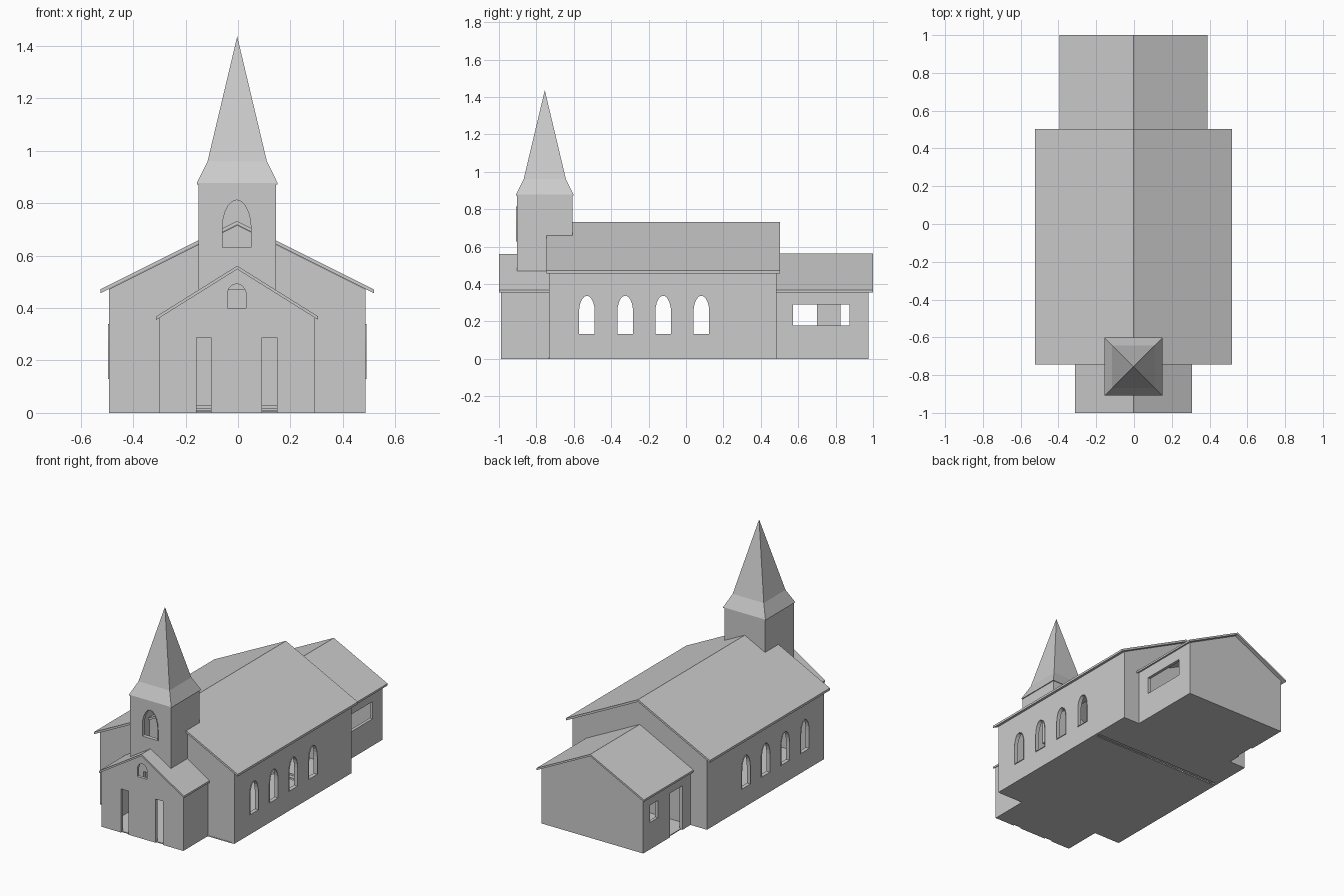
import bpy, bmesh, math

if "Cube" in bpy.data.objects:
    bpy.data.objects.remove(bpy.data.objects["Cube"])

CX = -0.003   # building centre line
T = 0.02      # wall thickness


def make(name, bm):
    bmesh.ops.recalc_face_normals(bm, faces=bm.faces)
    me = bpy.data.meshes.new(name)
    bm.to_mesh(me)
    bm.free()
    ob = bpy.data.objects.new(name, me)
    bpy.context.collection.objects.link(ob)
    return ob


def prism(name, pts, axis, a, b):
    """Extrude a 2D profile (other axis, z) along x or y from a to b."""
    bm = bmesh.new()
    at = (lambda p: (a, p[0], p[1])) if axis == 'x' else (lambda p: (p[0], a, p[1]))
    face = bm.faces.new([bm.verts.new(at(p)) for p in pts])
    ext = bmesh.ops.extrude_face_region(bm, geom=[face])
    d = (b - a, 0, 0) if axis == 'x' else (0, b - a, 0)
    bmesh.ops.translate(bm, vec=d, verts=[g for g in ext['geom'] if isinstance(g, bmesh.types.BMVert)])
    return make(name, bm)


def rect(u0, u1, z0, z1):
    return [(u0, z0), (u1, z0), (u1, z1), (u0, z1)]


def box(name, x0, x1, y0, y1, z0, z1):
    return prism(name, rect(x0, x1, z0, z1), 'y', y0, y1)


def arch(u, w, z0, zs, zt, n=10):
    """Arched opening outline: straight jambs to zs, curved top to zt."""
    top = [(u + w * math.cos(math.pi * i / n), zs + (zt - zs) * math.sin(math.pi * i / n)) for i in range(n + 1)]
    return [(u - w, z0), (u + w, z0)] + top


def cut(ob, cutters):
    for c in cutters:
        c.hide_render = True
        m = ob.modifiers.new("cut", 'BOOLEAN')
        m.operation, m.solver, m.object = 'DIFFERENCE', 'EXACT', c
    dg = bpy.context.evaluated_depsgraph_get()
    me = bpy.data.meshes.new_from_object(ob.evaluated_get(dg))
    ob.modifiers.clear()
    ob.data = me
    for c in cutters:
        bpy.data.objects.remove(c)
    return ob


def gable(half, ridge, slope, z0):
    e = ridge - slope * half
    return [(CX - half, z0), (CX + half, z0), (CX + half, e), (CX, ridge), (CX - half, e)]


def walls(name, half, y0, y1, iy0, iy1, ridge, slope, openings):
    shell = prism(name, gable(half, ridge, slope, 0), 'y', y0, y1)
    inner = prism("cutter", gable(half - T, ridge + 0.05, slope, -0.1), 'y', iy0, iy1)
    return cut(shell, [inner] + openings)


def roof(name, half, y0, y1, ridge, slope, th):
    e = ridge - slope * half
    return prism(name, [(CX - half, e), (CX, ridge), (CX + half, e),
                        (CX + half, e - th), (CX, ridge - th), (CX - half, e - th)], 'y', y0, y1)


def liner(name, args, axis, a, b):
    """Thin lining of an arched window, slightly proud of the wall."""
    u, w, z0, zs, zt = args
    d = 0.003
    o = prism(name, arch(u, w + d, z0 - d, zs, zt + d), axis, a, b)
    lo, hi = min(a, b), max(a, b)
    return cut(o, [prism("cutter", arch(*args), axis, lo - 0.05, hi + 0.05)])


# nave with four arched windows per side, open to the porch
wins = [(y, 0.042, 0.132, 0.25, 0.337) for y in (-0.53, -0.325, -0.122, 0.082)]
holes = [prism("cutter", arch(*w), 'x', -0.7, 0.7) for w in wins]
holes.append(box("cutter", CX - 0.17, CX + 0.17, -0.8, -0.7, -0.05, 0.3))
walls("nave_walls", 0.489, -0.733, 0.485, -0.733 + T, 0.485 - T, 0.716, 0.5, holes)
roof("nave_roof", 0.522, -0.745, 0.503, 0.732, 0.5, 0.015)
for i, w in enumerate(wins):
    for s in (-1, 1):
        liner(f"nave_window_frame_{i}", w, 'x', CX + s * 0.467, CX + s * 0.493)

# porch with two door openings and a small arched window
doors = [box("cutter", x - 0.028, x + 0.028, -1.1, -0.95, -0.05, 0.287) for x in (-0.131, 0.12)]
doors.append(prism("cutter", arch(CX - 0.002, 0.036, 0.40, 0.45, 0.492), 'y', -1.1, -0.95))
walls("porch_walls", 0.297, -0.988, -0.72, -0.988 + T, -0.6, 0.548, 0.625, doors)
roof("porch_roof", 0.309, -1.0, -0.733, 0.561, 0.625, 0.013)

# rear annex: long window on the right, door and small window on the left
holes = [box("cutter", 0.25, 0.6, 0.572, 0.875, 0.177, 0.29),
         box("cutter", -0.6, -0.25, 0.57, 0.70, -0.05, 0.29),
         box("cutter", -0.6, -0.25, 0.825, 0.905, 0.177, 0.29)]
walls("annex_walls", 0.37, 0.47, 0.977, 0.495, 0.977 - T, 0.548, 0.5, holes)
roof("annex_roof", 0.391, 0.485, 1.0, 0.562, 0.5, 0.013)

# floors and the raised steps at the far end of the nave
box("porch_floor", CX - 0.29, CX + 0.29, -0.98, -0.735, 0, 0.006)
box("nave_floor", CX - 0.48, CX + 0.48, -0.735, 0.195, 0, 0.006)
box("nave_step", CX - 0.48, CX + 0.48, 0.195, 0.222, 0.008, 0.018)
box("chancel_floor", CX - 0.48, CX + 0.48, 0.222, 0.48, 0, 0.03)
box("annex_floor", CX - 0.36, CX + 0.36, 0.48, 0.97, 0, 0.006)

# tower: hollow box with one arched front window
tw = (CX - 0.002, 0.055, 0.63, 0.70, 0.812)
tower = box("tower", CX - 0.148, CX + 0.148, -0.904, -0.606, 0.47, 0.875)
cut(tower, [box("cutter", CX - 0.128, CX + 0.128, -0.884, -0.626, 0.4, 0.86),
            prism("cutter", arch(*tw), 'y', -1.0, -0.85)])
liner("tower_window_frame", tw, 'y', -0.908, -0.882)

# spire: flared square base tapering to a point
bm = bmesh.new()
rings = []
for h, z in ((0.154, 0.872), (0.154, 0.877), (0.113, 0.96)):
    rings.append([bm.verts.new((CX + h * sx, -0.755 + h * sy, z))
                  for sx, sy in ((-1, -1), (1, -1), (1, 1), (-1, 1))])
tip = bm.verts.new((CX, -0.755, 1.436))
bm.faces.new(rings[0])
for i in range(4):
    j = (i + 1) % 4
    for lo, hi in zip(rings, rings[1:]):
        bm.faces.new((lo[i], lo[j], hi[j], hi[i]))
    bm.faces.new((rings[-1][i], rings[-1][j], tip))
make("spire", bm)
